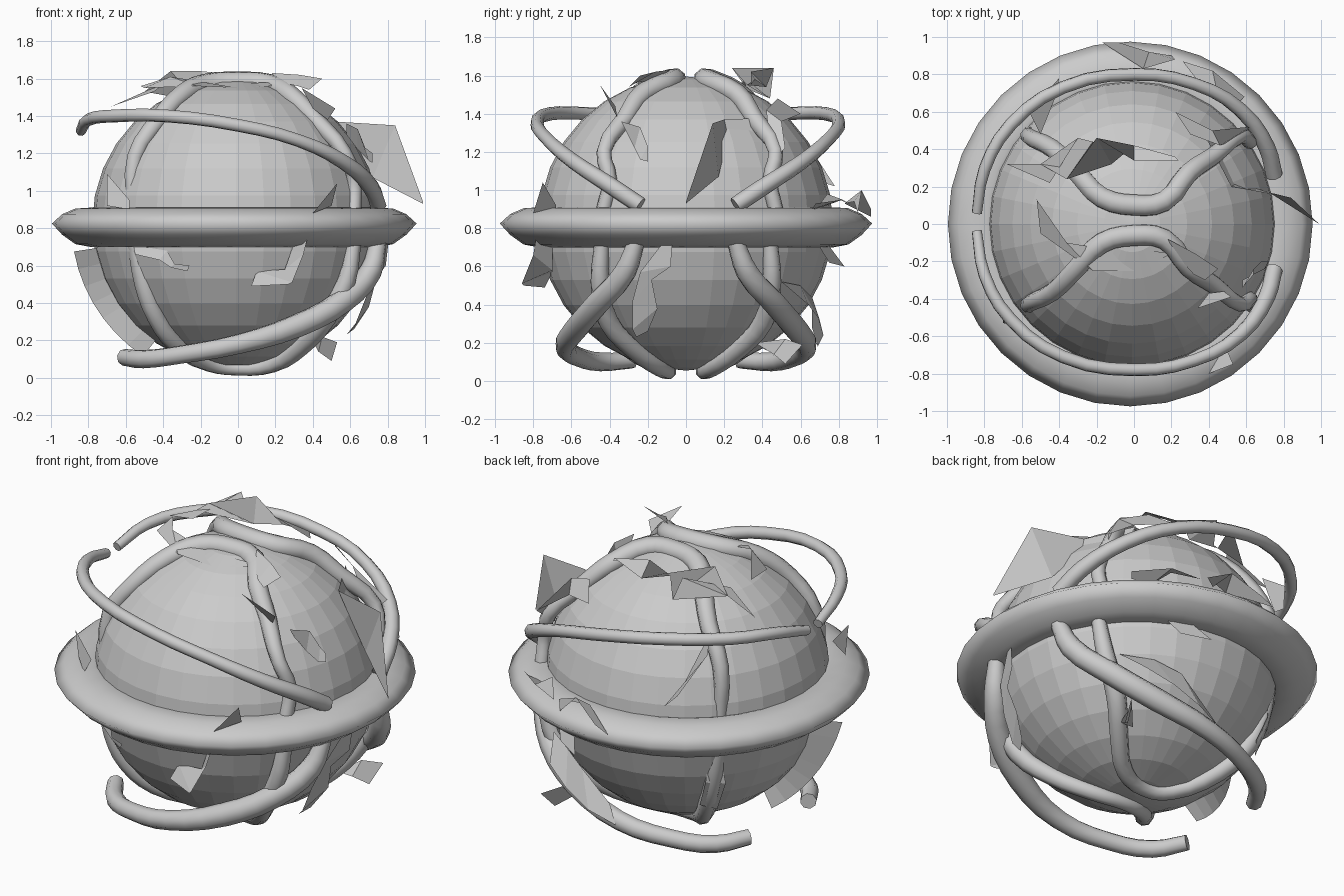
import bpy, bmesh, math

mat = bpy.data.materials.new("plain grey")
mat.diffuse_color = (0.6, 0.6, 0.6, 1)
CX, CZ = -0.01, 0.825


def add_mesh(name, verts, faces, smooth=False):
    me = bpy.data.meshes.new(name)
    me.from_pydata(verts, [], faces)
    me.materials.append(mat)
    for p in me.polygons:
        p.use_smooth = smooth
    ob = bpy.data.objects.new(name, me)
    bpy.context.collection.objects.link(ob)
    return ob


def vine(name, pts, side, dy=0):
    """Tapered tube through (x, y, z, radius) points; side flips y, dy shifts it."""
    cu = bpy.data.curves.new(name, 'CURVE')
    cu.dimensions = '3D'
    cu.bevel_depth = 1.0
    cu.bevel_resolution = 2
    cu.resolution_u = 3
    cu.use_fill_caps = True
    sp = cu.splines.new('BEZIER')
    sp.bezier_points.add(len(pts) - 1)
    for b, (x, y, z, r) in zip(sp.bezier_points, pts):
        b.co = (x, side * y + dy, z)
        b.radius = r
        b.handle_left_type = b.handle_right_type = 'AUTO'
    cu.materials.append(mat)
    bpy.context.collection.objects.link(bpy.data.objects.new(name, cu))


def strip(name, pairs):
    """Folded leaf: quads between successive pairs of edge points."""
    verts = [p for pair in pairs for p in pair]
    faces = [(2*i, 2*i+1, 2*i+3, 2*i+2) for i in range(len(pairs) - 1)]
    add_mesh(name, verts, faces)


# globe
bm = bmesh.new()
bmesh.ops.create_uvsphere(bm, u_segments=32, v_segments=16, radius=0.77)
bmesh.ops.translate(bm, verts=bm.verts, vec=(CX, 0, CZ))
me = bpy.data.meshes.new("globe")
bm.to_mesh(me)
bm.free()
me.materials.append(mat)
bpy.context.collection.objects.link(bpy.data.objects.new("globe", me))

# flattened equator ring
prof = [(.70, .72), (.70, .89), (.77, .91), (.85, .905), (.92, .875),
        (.975, .825), (.92, .765), (.85, .715), (.77, .70)]
n, m = 32, len(prof)
rv = [(CX - .01 + r * math.cos(2*math.pi*i/n), r * math.sin(2*math.pi*i/n), z)
      for i in range(n) for r, z in prof]
rf = [(i*m + j, ((i+1) % n)*m + j, ((i+1) % n)*m + (j+1) % m, i*m + (j+1) % m)
      for i in range(n) for j in range(m)]
add_mesh("equator_ring", rv, rf, True)

# four kinds of vine, mirrored front to back
arch_top = [(-.56, .46, .90, .04), (-.55, .44, 1.18, .045), (-.43, .38, 1.37, .05),
            (-.30, .25, 1.51, .055), (-.17, .12, 1.57, .058), (0, .08, 1.58, .06),
            (.16, .10, 1.57, .058), (.29, .25, 1.50, .055), (.42, .34, 1.37, .05),
            (.57, .45, 1.20, .04), (.62, .42, 1.05, .04), (.62, .45, .90, .04)]
arch_low = [(-.54, .47, .73, .055), (-.50, .46, .50, .055), (-.44, .42, .33, .05),
            (-.33, .31, .18, .05), (-.15, .13, .075, .045), (0, .09, .05, .04),
            (.18, .14, .07, .045), (.34, .28, .17, .05), (.47, .41, .32, .055),
            (.58, .45, .52, .05), (.62, .44, .73, .04)]
orbit_top = [(.75, .25, .92, .045), (.71, .40, 1.02, .045), (.57, .60, 1.15, .04),
             (.32, .74, 1.27, .035), (0, .79, 1.35, .035), (-.38, .72, 1.40, .035),
             (-.66, .52, 1.40, .035), (-.80, .28, 1.38, .033), (-.84, .05, 1.32, .028)]
orbit_low = [(.75, .26, .73, .045), (.71, .32, .57, .06), (.56, .46, .41, .065),
             (.32, .57, .28, .065), (0, .63, .18, .055), (-.30, .56, .125, .05),
             (-.50, .44, .10, .05), (-.61, .28, .11, .045)]
for tag, s in (("front", -1), ("back", 1)):
    vine("top_arch_vine_" + tag, arch_top, s, .02)
    vine("low_arch_vine_" + tag, arch_low, s)
    vine("top_orbit_vine_" + tag, orbit_top, s, .01)
    vine("low_orbit_vine_" + tag, orbit_low, s)

# hanging fan of leaves at the left
fan = []
for i in range(8):
    a = math.radians(190 + i * 6.5)
    c, s = math.cos(a), math.sin(a)
    fan.append(((CX + .88*c, -.22 + .02*i, CZ + .86*s), (CX + .75*c, -.10, CZ + .75*s)))
strip("left_leaf_fan", fan)

# large folded leaf at the right
strip("big_right_leaf", [((.38, .47, 1.38), (.42, .45, 1.30)), ((.52, .20, 1.37), (.55, .22, 1.28)),
                         ((.84, .14, 1.35), (.72, .17, 1.07)), ((.99, 0, .94), (.99, 0, .93))])
# leaves around the crown
strip("crown_leaf_back", [((-.45, .22, 1.53), (-.68, .32, 1.45)), ((-.30, .46, 1.64), (-.50, .32, 1.53)),
                          ((-.22, .44, 1.48), (-.36, .24, 1.64)), ((-.12, .32, 1.55), (-.20, .46, 1.64)),
                          ((0, .42, 1.54), (0, .34, 1.62)), ((.22, .36, 1.58), (.24, .34, 1.55))])
strip("crown_leaf_front", [((-.52, .13, 1.56), (-.50, -.05, 1.55)), ((-.36, -.10, 1.61), (-.22, -.25, 1.56)),
                           ((-.12, -.14, 1.57), (0, -.25, 1.55)), ((.18, -.15, 1.58), (.18, -.17, 1.56))])
strip("crown_leaf_right", [((.18, -.08, 1.63), (.22, -.16, 1.58)), ((.33, -.16, 1.62), (.32, -.27, 1.56)),
                           ((.45, -.24, 1.60), (.38, -.30, 1.54))])
strip("upper_back_leaf", [((.22, .60, 1.40), (.30, .48, 1.48)), ((.42, .50, 1.36), (.46, .42, 1.42)),
                          ((.62, .52, 1.22), (.55, .45, 1.15))])
strip("left_back_leaf", [((-.56, .60, 1.30), (-.50, .48, 1.38)), ((-.40, .78, 1.02), (-.42, .68, 1.05))])
strip("upper_right_shard", [((.34, -.45, 1.55), (.40, -.37, 1.44)), ((.52, -.39, 1.44), (.48, -.36, 1.38))])
strip("side_right_shard", [((.58, -.34, 1.36), (.58, -.30, 1.30)), ((.64, -.24, 1.33), (.64, -.27, 1.22)),
                           ((.68, -.20, 1.23), (.70, -.24, 1.16)), ((.72, -.20, 1.20), (.72, -.20, 1.15))])
# leaves near the ring
strip("ring_leaf_left", [((-.70, -.53, 1.09), (-.70, -.50, .92)), ((-.58, -.55, .95), (-.58, -.62, .90))])
strip("ring_leaf_right", [((.40, -.80, .88), (.43, -.68, .90)), ((.53, -.75, 1.04), (.50, -.68, .92))])
strip("ring_leaf_back", [((-.17, .97, .86), (-.08, .97, .90)), ((.05, .83, .93), (.08, .92, 1.00)),
                         ((.22, .88, .94), (.20, .90, .88))])
strip("ring_leaf_back_right", [((.26, .87, .92), (.36, .74, .98)), ((.42, .82, .95), (.45, .68, .90)),
                               ((.59, .68, .93), (.57, .66, .90))])
# leaves under the ring
strip("low_front_leaf", [((.38, -.78, .78), (.30, -.70, .72)), ((.35, -.80, .66), (.25, -.70, .58)),
                         ((.29, -.86, .51), (.10, -.70, .57)), ((.27, -.85, .50), (.07, -.74, .49))])
strip("low_front_left_leaf", [((-.56, -.55, .71), (-.55, -.58, .66)), ((-.38, -.66, .68), (-.42, -.66, .63)),
                              ((-.34, -.70, .61), (-.36, -.68, .59)), ((-.26, -.72, .60), (-.27, -.72, .57))])
strip("low_right_leaf", [((.81, -.07, .77), (.78, -.14, .70)), ((.79, -.08, .60), (.74, -.24, .57)),
                         ((.74, -.18, .53), (.68, -.28, .42)), ((.70, -.15, .38), (.62, -.28, .27)),
                         ((.62, -.20, .26), (.58, -.26, .23))])
strip("low_back_right_leaf", [((.36, .42, .16), (.40, .36, .20)), ((.45, .52, .22), (.43, .46, .14)),
                              ((.53, .61, .19), (.50, .52, .09))])
strip("low_back_leaf", [((.30, .75, .62), (.35, .70, .70)), ((.15, .83, .60), (.22, .74, .72))])
strip("low_back_fan", [((.45, .64, .40), (.52, .50, .52)), ((.30, .70, .32), (.36, .60, .50)),
                       ((.14, .72, .24), (.22, .66, .44)), ((-.02, .69, .18), (.04, .66, .28))])
strip("low_back_left_leaf", [((-.50, .50, .68), (-.56, .46, .60)), ((-.50, .53, .50), (-.57, .44, .48)),
                             ((-.44, .50, .34), (-.50, .42, .30))])
